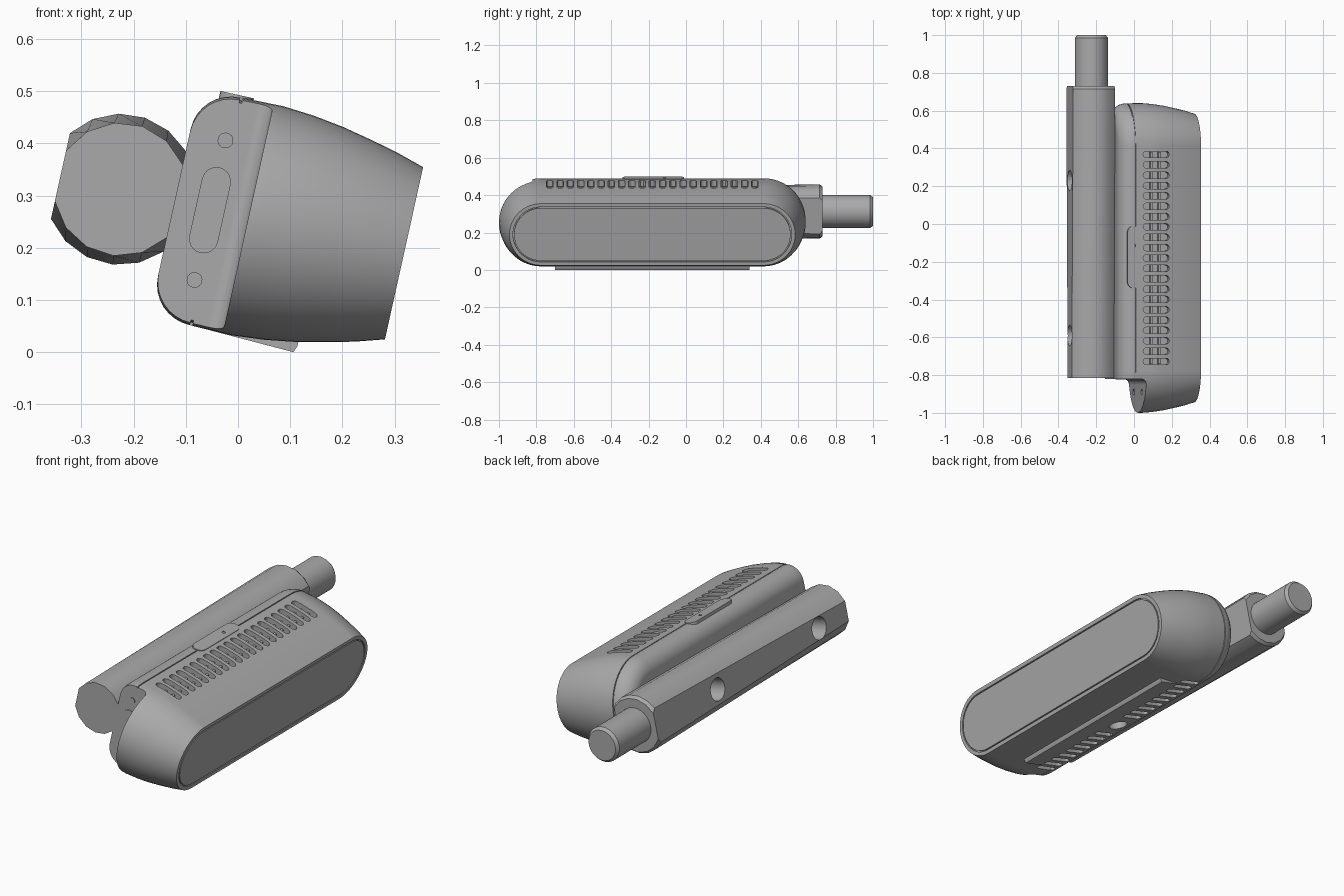
import bpy, bmesh
from math import sin, cos, acos, pi, radians
from mathutils import Matrix, Vector

if "Cube" in bpy.data.objects:
    bpy.data.objects.remove(bpy.data.objects["Cube"])

# One tilted frame for the whole model: x outward, y along, z up the body
TILT = Matrix.Translation((0, 0, 0.26)) @ Matrix.Rotation(radians(12.5), 4, 'Y')
YC = -0.18                      # middle of the body along y

grey = bpy.data.materials.new("plain_grey")
grey.use_nodes = True
COLOUR = (0.4, 0.4, 0.4, 1)
grey.diffuse_color = COLOUR
grey.node_tree.nodes["Principled BSDF"].inputs["Base Color"].default_value = COLOUR


def stadium(straight, r, seg):
    """Outline with two round ends, long along the first axis."""
    pts = []
    for side in (1, -1):
        for i in range(seg + 1):
            a = -pi / 2 + pi * i / seg
            pts.append((side * (straight + r * cos(a)), side * r * sin(a)))
    return pts


def circle(r, n):
    return [(r * cos(2 * pi * i / n), r * sin(2 * pi * i / n)) for i in range(n)]


def loft(bm, rings):
    """Skin a list of equal-length rings of 3D points and cap both ends."""
    loops = [[bm.verts.new(p) for p in ring] for ring in rings]
    for a, b in zip(loops, loops[1:]):
        for i in range(len(a)):
            j = (i + 1) % len(a)
            bm.faces.new((a[i], a[j], b[j], b[i]))
    bm.faces.new(loops[0][::-1])
    bm.faces.new(loops[-1])


def prism(bm, outline, axis, low, high, centre=(0, 0)):
    """Extrude an outline along x, y or z; the outline fills the other two axes."""
    def place(s, t, h):
        s, t = s + centre[0], t + centre[1]
        return {'x': (h, s, t), 'y': (s, h, t), 'z': (s, t, h)}[axis]
    loft(bm, [[place(s, t, h) for s, t in outline] for h in (low, high)])


def rect(w, d):
    return [(-w, -d), (w, -d), (w, d), (-w, d)]


def finish(bm, name, smooth=True):
    bmesh.ops.recalc_face_normals(bm, faces=bm.faces)
    mesh = bpy.data.meshes.new(name)
    bm.to_mesh(mesh)
    bm.free()
    mesh.materials.append(grey)
    ob = bpy.data.objects.new(name, mesh)
    bpy.context.collection.objects.link(ob)
    ob.matrix_world = TILT
    return ob


def boolean(ob, tool, operation):
    mod = ob.modifiers.new(operation.lower(), 'BOOLEAN')
    mod.operation, mod.solver, mod.object = operation, 'EXACT', tool
    bpy.context.view_layer.update()
    graph = bpy.context.evaluated_depsgraph_get()
    mesh = bpy.data.meshes.new_from_object(ob.evaluated_get(graph))
    ob.modifiers.clear()
    ob.data = mesh


def smooth(ob, angle=30):
    bpy.ops.object.select_all(action='DESELECT')
    ob.select_set(True)
    bpy.context.view_layer.objects.active = ob
    bpy.ops.object.shade_smooth_by_angle(angle=radians(angle))
    ob.modifiers.new("weighted", 'WEIGHTED_NORMAL').keep_sharp = True


# Body shell: rounded back, seam groove, bulging sides, grooved front plate
profile = []
for i in range(9):
    a = pi / 2 * i / 8
    profile.append((-0.045 - 0.08 * cos(a), 0.145 + 0.0785 * sin(a)))
profile += [(-0.045, 0.218), (-0.04, 0.218), (-0.04, 0.2238),
            (0.04, 0.225), (0.1, 0.22), (0.16, 0.211), (0.22, 0.198),
            (0.27, 0.186), (0.326, 0.169), (0.326, 0.15), (0.316, 0.15),
            (0.316, 0.144), (0.326, 0.144)]
bm = bmesh.new()
loft(bm, [[(u, YC + s, t) for s, t in stadium(0.595, r, 28)] for u, r in profile])
body = finish(bm, "body_shell")

# Foot pad under the body
bm = bmesh.new()
prism(bm, [(-0.05, -0.223), (0.16, -0.231), (0.165, -0.218), (0.165, -0.19),
           (-0.05, -0.19)], 'y', -0.7, 0.34)
foot = finish(bm, "foot_pad")
boolean(body, foot, 'UNION')
bpy.data.objects.remove(foot)

# Cutters: end recess, vents, mounting socket, screw holes
bm = bmesh.new()
corner = [(-0.01 + 0.03 * cos(pi / 2 * i / 5), -0.85 + 0.03 * sin(pi / 2 * i / 5))
          for i in range(6)]
prism(bm, [(-0.3, -1.2), (0.02, -1.2)] + corner + [(-0.3, -0.82)], 'z', -0.4, 0.4)
recess = finish(bm, "recess_cutter")
boolean(body, recess, 'DIFFERENCE')
bpy.data.objects.remove(recess)

bm = bmesh.new()
for i in range(21):
    y = YC + (i - 10) * 0.0548
    prism(bm, stadium(0.055, 0.017, 6), 'z', 0.175, 0.3, (0.072, y))
    if abs(i - 10) > 1:
        prism(bm, stadium(0.04, 0.015, 6), 'z', -0.3, -0.19, (0.0, y))
prism(bm, circle(0.045, 24), 'z', -0.3, -0.16, (0.0, YC))
for side in (1, -1):
    prism(bm, circle(0.016, 16), 'x', -0.05, 0.05, (-0.89, side * 0.1))
holes = finish(bm, "hole_cutter")
boolean(body, holes, 'DIFFERENCE')
bpy.data.objects.remove(holes)
smooth(body)

# Ribs crossing the inside of the upper vents
bm = bmesh.new()
for u in (0.05, 0.094):
    prism(bm, rect(0.006, 0.56), 'z', 0.17, 0.204, (u, YC))
finish(bm, "vent_ribs")

# Latch on the top seam, with a pin hole
bm = bmesh.new()
prism(bm, [(t, s) for s, t in stadium(0.132, 0.033, 10)], 'z', 0.2, 0.2275, (-0.052, -0.175))
latch = finish(bm, "top_latch")
bm = bmesh.new()
prism(bm, circle(0.009, 12), 'z', 0.215, 0.3, (-0.05, -0.115))
pin = finish(bm, "pin_cutter")
boolean(latch, pin, 'DIFFERENCE')
bpy.data.objects.remove(pin)
smooth(latch)

# Thin covers on the recessed end panel
bm = bmesh.new()
for side in (1, -1):
    prism(bm, circle(0.015, 20), 'y', -0.823, -0.815, (-0.055, side * 0.137))
prism(bm, [(t, s) for s, t in stadium(0.056, 0.028, 10)], 'y', -0.823, -0.815, (-0.055, 0))
smooth(finish(bm, "port_covers"))


# Mounting bar: faceted round bar with two flats, slightly tapered
def bar_ring(y, r):
    first, last = acos(0.106 / r), acos(-0.118 / r)
    arc = [first + (last - first) * i / 5 for i in range(6)]
    top = [(r * cos(a), r * sin(a)) for a in arc]
    pts = top + [(s, -t) for s, t in reversed(top)]
    return [(s - 0.231, y, t + 0.002) for s, t in pts]


bm = bmesh.new()
loft(bm, [bar_ring(-0.815, 0.128), bar_ring(0.715, 0.145), bar_ring(0.73, 0.134)])
bar = finish(bm, "mounting_bar")
bm = bmesh.new()
for y in (0.23, -0.59):
    prism(bm, circle(0.055, 24), 'x', -0.5, -0.26, (y, 0.0))
bolts = finish(bm, "bolt_hole_cutter")
boolean(bar, bolts, 'DIFFERENCE')
bpy.data.objects.remove(bolts)
smooth(bar, 25)

# Round peg with a chamfered tip
bm = bmesh.new()
loft(bm, [[(s - 0.231, y, t + 0.002) for s, t in circle(r, 32)]
          for y, r in ((0.7, 0.088), (0.985, 0.088), (1.0, 0.076))])
smooth(finish(bm, "end_peg"))
